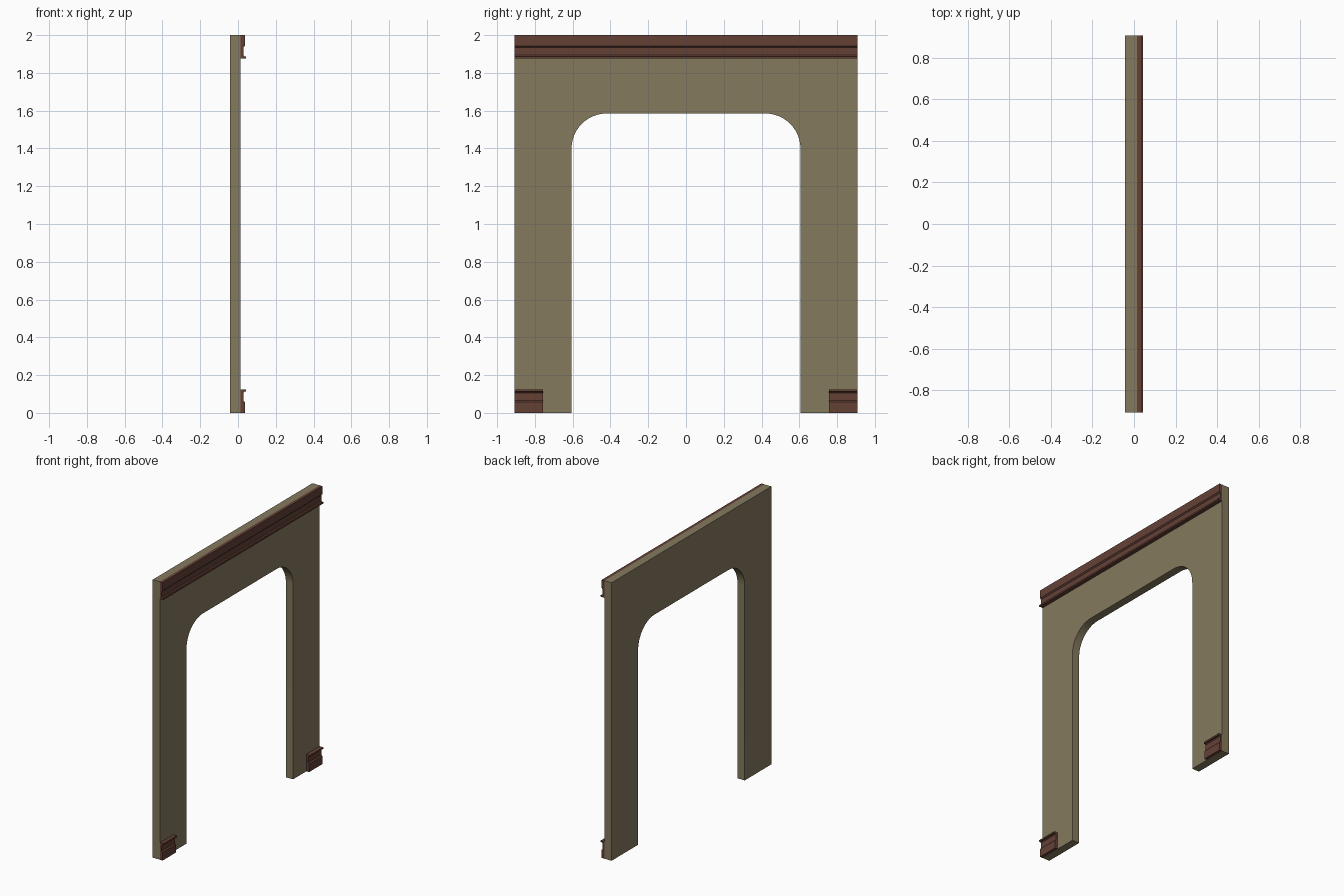
import bpy, bmesh, math

if "Cube" in bpy.data.objects:
    bpy.data.objects.remove(bpy.data.objects["Cube"])

HALF_W, TOP = 0.908, 2.0
WALL_BACK, WALL_FRONT = -0.043, 0.014
OPEN_W, OPEN_TOP, RADIUS = 0.606, 1.585, 0.186


def material(name, rgb):
    m = bpy.data.materials.new(name)
    m.diffuse_color = (*rgb, 1)
    m.use_nodes = True
    m.node_tree.nodes["Principled BSDF"].inputs["Base Color"].default_value = m.diffuse_color
    return m


plaster = material("tan plaster", (0.235, 0.194, 0.112))
wood = material("red brown wood", (0.127, 0.052, 0.036))


def extrude_outline(name, points, offset, mat):
    """Extrude a closed planar outline along an offset vector."""
    bm = bmesh.new()
    face = bm.faces.new([bm.verts.new(p) for p in points])
    res = bmesh.ops.extrude_face_region(bm, geom=[face], use_keep_orig=True)
    verts = [g for g in res["geom"] if isinstance(g, bmesh.types.BMVert)]
    bmesh.ops.translate(bm, verts=verts, vec=offset)
    bmesh.ops.recalc_face_normals(bm, faces=bm.faces)
    mesh = bpy.data.meshes.new(name)
    bm.to_mesh(mesh)
    bm.free()
    mesh.materials.append(mat)
    obj = bpy.data.objects.new(name, mesh)
    bpy.context.collection.objects.link(obj)
    return obj


# Wall with a round-cornered doorway, one outline
STEPS = 14
arc = [(OPEN_W - RADIUS + RADIUS * math.cos(a), OPEN_TOP - RADIUS + RADIUS * math.sin(a))
       for a in (i * math.pi / 2 / STEPS for i in range(STEPS + 1))]
half = [(HALF_W, TOP), (HALF_W, 0), (OPEN_W, 0)] + arc
outline = half + [(-y, z) for y, z in reversed(half)]
wall = extrude_outline("wall", [(WALL_BACK, y, z) for y, z in outline],
                       (WALL_FRONT - WALL_BACK, 0, 0), plaster)
wall.select_set(True)
bpy.context.view_layer.objects.active = wall
bpy.ops.object.shade_smooth_by_angle(angle=math.radians(30))

# Moulding profile: (x, height from floor or ceiling)
PROFILE = [(WALL_FRONT, 0), (0.036, 0), (0.036, 0.058), (0.028, 0.066),
           (0.028, 0.106), (0.034, 0.112), (0.043, 0.112), (0.043, 0.123),
           (WALL_FRONT, 0.123)]


def moulding(name, y0, y1, flip=False):
    pts = [(x, y0, TOP - h if flip else h) for x, h in PROFILE]
    return extrude_outline(name, pts, (0, y1 - y0, 0), wood)


# Crown along the full width, short baseboards at both outer feet
moulding("crown_moulding", -HALF_W, HALF_W, flip=True)
moulding("baseboard_right", 0.757, HALF_W)
moulding("baseboard_left", -HALF_W, -0.757)
